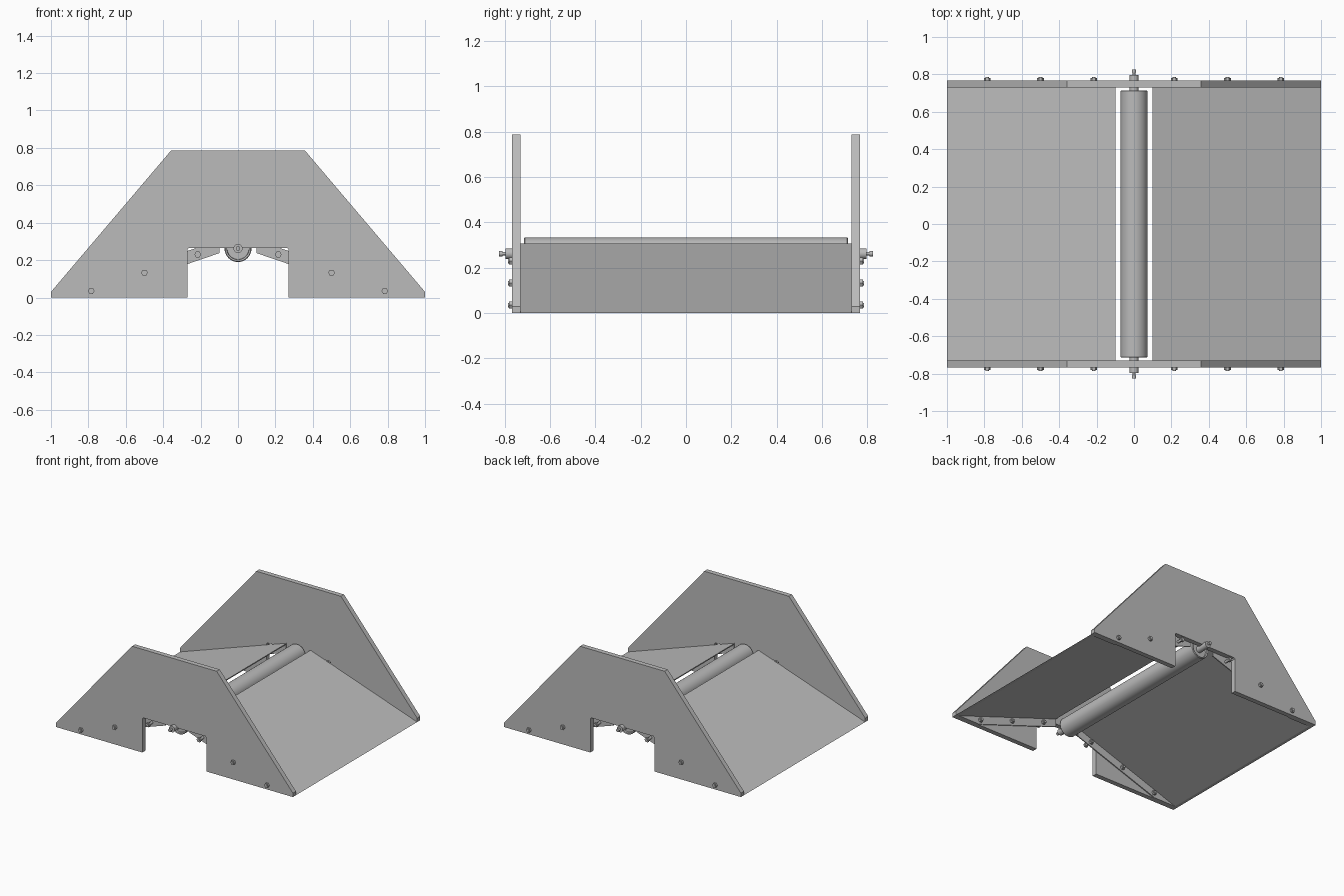
import bpy, bmesh, math
from mathutils import Matrix, Vector

if "Cube" in bpy.data.objects:
    bpy.data.objects.remove(bpy.data.objects["Cube"])

steel = bpy.data.materials.new("grey steel")
steel.use_nodes = True
GREY = (0.5, 0.5, 0.5, 1)
steel.diffuse_color = GREY
steel.node_tree.nodes["Principled BSDF"].inputs["Base Color"].default_value = GREY


def finish(bm, name, smooth=False):
    bmesh.ops.recalc_face_normals(bm, faces=bm.faces)
    mesh = bpy.data.meshes.new(name)
    bm.to_mesh(mesh)
    bm.free()
    mesh.materials.append(steel)
    obj = bpy.data.objects.new(name, mesh)
    bpy.context.collection.objects.link(obj)
    if smooth:
        bpy.ops.object.select_all(action="DESELECT")
        obj.select_set(True)
        bpy.context.view_layer.objects.active = obj
        bpy.ops.object.shade_smooth_by_angle(angle=math.radians(35))
    return obj


def extrude_xz(bm, points, y0, y1):
    """Solid made from an outline in the xz plane."""
    face = bm.faces.new([bm.verts.new((x, y0, z)) for x, z in points])
    geom = bmesh.ops.extrude_face_region(bm, geom=[face])["geom"]
    moved = [v for v in geom if isinstance(v, bmesh.types.BMVert)]
    bmesh.ops.translate(bm, verts=moved, vec=(0, y1 - y0, 0))


def rod(bm, x, z, y0, y1, radius, sides):
    """Cylinder lying along y."""
    place = Matrix.Translation((x, (y0 + y1) / 2, z)) @ Matrix.Rotation(math.pi / 2, 4, "X")
    bmesh.ops.create_cone(bm, cap_ends=True, segments=sides, radius1=radius,
                          radius2=radius, depth=abs(y1 - y0),
                          matrix=place @ Matrix.Rotation(math.pi / 2, 4, "Z"))


INNER, OUTER = 0.73, 0.767      # side plate faces
AXLE_Z = 0.262
LOW, HIGH = Vector((1, 0)), Vector((0.1, 0.307))
SLOPE = HIGH.y / (LOW.x - HIGH.x)
SHEET, FLANGE = 0.008, 0.07


def ramp_z(x):
    return (LOW.x - x) * SLOPE


# Side plates with a central notch
half = [(0.27, 0.258), (0.27, 0), (1, 0), (1, 0.03), (0.357, 0.787)]
half.insert(0, (0.262, 0.266))
outline = half + [(-x, z) for x, z in reversed(half)]
for label, s in (("front", -1), ("back", 1)):
    bm = bmesh.new()
    extrude_xz(bm, outline, s * INNER, s * OUTER)
    finish(bm, label + "_side_plate")

# Folded ramps: thin sheet with a downturned flange at each end
for label, m in (("left", 1), ("right", -1)):
    bm = bmesh.new()
    toe = LOW.x - SHEET / SLOPE
    sheet = [(LOW.x, 0), tuple(HIGH), (HIGH.x, HIGH.y - SHEET), (toe, 0)]
    extrude_xz(bm, [(m * x, z) for x, z in sheet], -INNER, INNER)
    foot = LOW.x - FLANGE / SLOPE
    flange = [(toe, 0), (HIGH.x, HIGH.y - SHEET), (HIGH.x, HIGH.y - FLANGE), (foot, 0)]
    for s in (-1, 1):
        extrude_xz(bm, [(m * x, z) for x, z in flange], s * INNER, s * (INNER - SHEET))
    finish(bm, label + "_ramp")

# Hexagonal bolts with washers outside and nuts inside
for label, s in (("front", -1), ("back", 1)):
    bm = bmesh.new()
    for x in (0.215, 0.5, 0.785):
        for m in (-1, 1):
            z = ramp_z(x) - 0.038
            rod(bm, m * x, z, s * OUTER, s * (OUTER + 0.014), 0.018, 6)
            rod(bm, m * x, z, s * OUTER, s * (OUTER + 0.019), 0.01, 12)
            rod(bm, m * x, z, s * 0.708, s * (INNER - SHEET), 0.018, 6)
            rod(bm, m * x, z, s * 0.7, s * OUTER, 0.01, 12)
    finish(bm, label + "_bolts")

# Roller: lathe profile with a rounded rim and shallow end recess
profile = [(0, 0.7), (0.058, 0.7), (0.06, 0.712), (0.068, 0.715), (0.072, 0.71)]
profile += [(r, -y) for r, y in reversed(profile)]
bm = bmesh.new()
verts = [bm.verts.new((r, y, AXLE_Z)) for r, y in profile]
edges = [bm.edges.new(pair) for pair in zip(verts, verts[1:])]
bmesh.ops.spin(bm, geom=verts + edges, cent=(0, 0, AXLE_Z), axis=(0, 1, 0),
               angle=math.tau, steps=48)
bmesh.ops.remove_doubles(bm, verts=bm.verts, dist=0.0001)
finish(bm, "roller", True)

# Axle stubs carrying a stepped fitting at each end
for label, s in (("front", -1), ("back", 1)):
    bm = bmesh.new()
    for y0, y1, radius in ((0.69, 0.797, 0.024), (0.797, 0.81, 0.007), (0.81, 0.825, 0.012)):
        rod(bm, 0, AXLE_Z, s * y0, s * y1, radius, 24)
    finish(bm, label + "_axle_stub", True)
